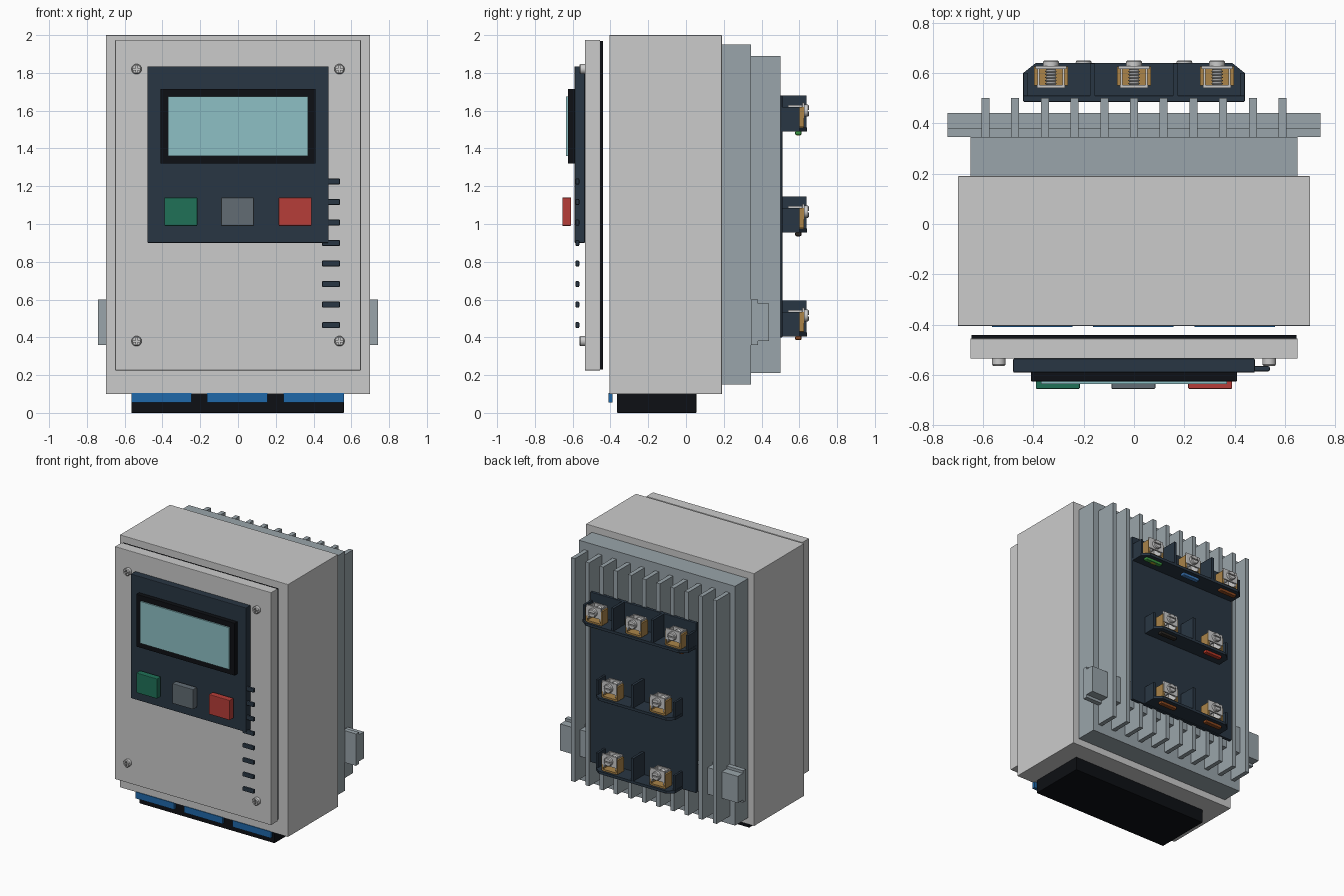
import bpy, bmesh, math
from mathutils import Vector

if "Cube" in bpy.data.objects:
    bpy.data.objects.remove(bpy.data.objects["Cube"])


def mat(name, hexcol):
    lin = [(int(hexcol[i:i + 2], 16) / 255) ** 2.2 for i in (0, 2, 4)]
    m = bpy.data.materials.new(name)
    m.diffuse_color = (*lin, 1)
    m.use_nodes = True
    m.node_tree.nodes["Principled BSDF"].inputs["Base Color"].default_value = m.diffuse_color
    return m


SHELL = mat("shell", "CBCBC7")
SINK = mat("aluminium", "98A3A9")
NAVY = mat("navy", "2D3945")
BLACK = mat("black", "15171B")
SCREEN = mat("screen", "8CBFC4")
GREEN, RED, GREY = mat("green", "257058"), mat("red", "B5403B"), mat("button_grey", "626C73")
BLUE = mat("blue", "2468A8")
STEEL = mat("steel", "C6C8C8")
BRASS = mat("brass", "A9834A")


def finish(name, bm, material, smooth=False):
    bmesh.ops.recalc_face_normals(bm, faces=bm.faces)
    me = bpy.data.meshes.new(name)
    bm.to_mesh(me)
    bm.free()
    ob = bpy.data.objects.new(name, me)
    bpy.context.collection.objects.link(ob)
    me.materials.append(material)
    if smooth:
        bpy.ops.object.select_all(action='DESELECT')
        ob.select_set(True)
        bpy.context.view_layer.objects.active = ob
        bpy.ops.object.shade_smooth_by_angle(angle=math.radians(35))
    return ob


def box(name, x, y, z, material, bevel=0.0):
    """Box from (min, max) ranges on each axis."""
    bm = bmesh.new()
    bmesh.ops.create_cube(bm, size=1)
    for v in bm.verts:
        v.co = Vector([(r[0] + r[1]) / 2 + c * (r[1] - r[0]) for r, c in zip((x, y, z), v.co)])
    if bevel:
        bmesh.ops.bevel(bm, geom=bm.edges[:], offset=bevel, segments=2, profile=0.5, affect='EDGES')
    return finish(name, bm, material)


def prism(name, pts, direction, material):
    """Closed profile of 3D points extruded along a vector."""
    bm = bmesh.new()
    f = bm.faces.new([bm.verts.new(p) for p in pts])
    r = bmesh.ops.extrude_face_region(bm, geom=[f])
    for v in r['geom']:
        if isinstance(v, bmesh.types.BMVert):
            v.co += Vector(direction)
    return finish(name, bm, material)


def lathe_y(name, x, z, profile, material, n=20):
    """Revolve (y, radius) points about an axis parallel to y, with capped ends."""
    bm = bmesh.new()
    rings = [[bm.verts.new((x + r * math.cos(2 * math.pi * i / n), y, z + r * math.sin(2 * math.pi * i / n)))
              for i in range(n)] for y, r in profile]
    for a, b in zip(rings, rings[1:]):
        for i in range(n):
            bm.faces.new((a[i], a[(i + 1) % n], b[(i + 1) % n], b[i]))
    bm.faces.new(rings[0])
    bm.faces.new(rings[-1])
    return finish(name, bm, material, True)


def cut(ob, cutter):
    m = ob.modifiers.new("cut", 'BOOLEAN')
    m.operation, m.object, m.solver = 'DIFFERENCE', cutter, 'EXACT'
    bpy.context.view_layer.objects.active = ob
    bpy.ops.object.modifier_apply(modifier=m.name)
    bpy.data.objects.remove(cutter)


# enclosure, gasket and door
box("enclosure", (-.7, .7), (-.405, .19), (.1, 2), SHELL, .003)
box("door_gasket", (-.645, .645), (-.455, -.44), (.23, 1.97), BLACK)
box("door", (-.65, .65), (-.535, -.455), (.225, 1.975), SHELL, .003)

# control panel with display and buttons
box("control_panel", (-.48, .48), (-.59, -.535), (.9, 1.835), NAVY, .004)
box("display_bezel", (-.41, .41), (-.625, -.59), (1.32, 1.715), BLACK, .003)
box("display_screen", (-.37, .37), (-.635, -.62), (1.36, 1.675), SCREEN)
for name, x, m in (("start", -.3025, GREEN), ("menu", -.0025, GREY), ("stop", .3025, RED)):
    box(name + "_button", (x - .087, x + .087), (-.655, -.608), (.99, 1.14), m, .004)

# cross-head door screws
for x in (-.537, .537):
    for z in (.38, 1.82):
        s = lathe_y("door_screw", x, z, [(-.53, .027), (-.558, .027), (-.564, .022)], STEEL, 24)
        for w, h in ((.018, .004), (.004, .018)):
            cut(s, box("cutter", (x - w, x + w), (-.6, -.553), (z - h, z + h), STEEL))

# vent slots beside the panel
for i in range(8):
    z = 1.225 - i * .1086
    box("vent_slot", (.445, .54), (-.585, -.565), (z - .016, z + .016), NAVY, .006)

# cable entry under the enclosure
box("cable_entry", (-.565, .56), (-.365, .055), (0, .1), BLACK, .003)
for x in (-.405, -.003, .4):
    box("cable_entry_tab", (x - .16, x + .16), (-.41, -.388), (.055, .104), BLUE)

# heat sink
box("heat_sink_base", (-.65, .65), (.19, .345), (.15, 1.95), SINK)
for i in range(11):
    x = (i - 5) * .118
    box("heat_sink_fin", (x - .016, x + .016), (.345, .5), (.21, 1.89), SINK)

# top-hat mounting rail
half = [(.345, .12), (.38, .12), (.38, .1), (.44, .1)]
rail = half + [(y, -z) for y, z in reversed(half)]
prism("mounting_rail", [(-.74, y, .48 + z) for y, z in rail], (1.48, 0, 0), SINK)

# terminal plate
box("terminal_plate", (-.44, .44), (.485, .51), (.4, 1.68), NAVY, .004)


def terminal(x, b):
    """Brass clamp cage with a slotted screw; b is the underside of the shelf."""
    t = b + .14
    for s in (-1, 1):
        e = sorted((x + s * .054, x + s * .067))
        box("clamp_side", e, (.55, .625), (b + .025, t - .01), BRASS)
        e = sorted((x + s * .046, x + s * .054))
        box("clamp_liner", e, (.55, .622), (b + .05, t), STEEL)
    box("clamp_floor", (x - .055, x + .055), (.55, .625), (b + .022, b + .035), BRASS)
    box("clamp_back", (x - .055, x + .055), (.54, .552), (b + .025, t), STEEL)
    box("clamp_face", (x - .062, x + .062), (.615, .628), (b + .07, t + .012), STEEL, .002)
    z = b + .11
    thread = [(.552 + i * .006, .024 if i % 2 else .017) for i in range(12)]
    lathe_y("clamp_thread", x, z, thread, STEEL, 12)
    head = lathe_y("clamp_screw", x, z, [(.622, .032), (.645, .032), (.65, .027)], STEEL)
    cut(head, box("cutter", (x - .05, x + .05), (.642, .7), (z - .004, z + .004), STEEL))


# terminal rows: shelf, barriers, clamps and wire markers
BROWN, ORANGE = "5A3A22", "8A4A25"
rows = ((1.49, .44, .33, (-1, 0, 1), (-.165, .165), ("8A4A25", "3F78B8", "3F9A45")),
        (.955, .33, .2, (-1, 1), (0,), ("B83A2A", "2E2A26")),
        (.405, .33, .2, (-1, 1), (0,), ("8A4A25", "8A4A25")))
for b, w, pitch, slots, walls, colours in rows:
    c = .05
    outline = [(-w + c, .64), (-w, .6), (-w, .5), (w, .5), (w, .6), (w - c, .64)]
    prism("terminal_shelf", [(x, y, b) for x, y in outline], (0, 0, .02), NAVY)
    for x in walls:
        box("terminal_barrier", (x - .01, x + .01), (.5, .638), (b + .01, b + .19), NAVY)
    for x in (-w + .01, w - .01):
        box("terminal_end", (x - .008, x + .008), (.5, .6), (b + .01, b + .13), NAVY)
    for s, col in zip(slots, colours):
        terminal(s * pitch, b)
        x = s * pitch
        box("wire_marker", (x - .07, x + .07), (.578, .612), (b - .02, b + .005), mat("marker", col), .008)
# earth stripe on the green marker
box("earth_stripe", (.31, .35), (.585, .605), (1.468, 1.475), mat("yellow", "C9C23A"))
